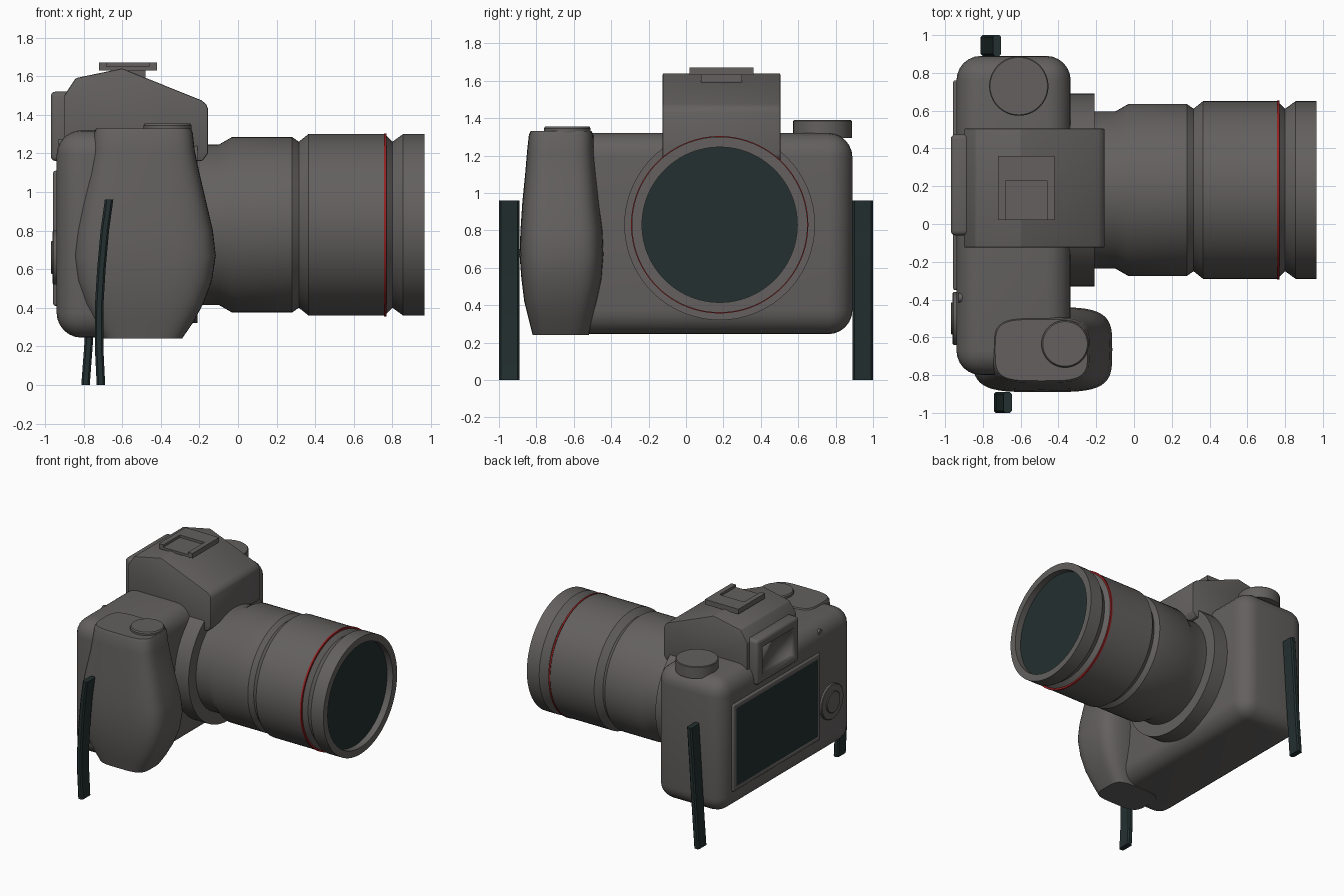
import bpy
import bmesh
from math import cos, sin, pi, radians, copysign
from mathutils import Vector

cube = bpy.data.objects.get("Cube")
if cube:
    bpy.data.objects.remove(cube, do_unlink=True)


def material(name, color):
    m = bpy.data.materials.new(name)
    m.use_nodes = True
    m.diffuse_color = (*color, 1)
    m.node_tree.nodes["Principled BSDF"].inputs["Base Color"].default_value = (*color, 1)
    return m


GREY = material("warm grey", (0.125, 0.118, 0.114))
DARK = material("dark teal", (0.017, 0.029, 0.029))
RED = material("red", (0.3, 0.015, 0.015))


def finish(name, bm, mat, bevel=0, segments=3):
    """Turn a bmesh into a smooth-shaded object, optionally bevelled."""
    bmesh.ops.recalc_face_normals(bm, faces=bm.faces)
    mesh = bpy.data.meshes.new(name)
    bm.to_mesh(mesh)
    bm.free()
    mesh.materials.append(mat)
    obj = bpy.data.objects.new(name, mesh)
    bpy.context.collection.objects.link(obj)
    bpy.ops.object.select_all(action="DESELECT")
    obj.select_set(True)
    bpy.context.view_layer.objects.active = obj
    if bevel:
        mod = obj.modifiers.new("Bevel", "BEVEL")
        mod.width, mod.segments = bevel, segments
        bpy.ops.object.modifier_apply(modifier=mod.name)
    bpy.ops.object.shade_smooth_by_angle(angle=radians(30))
    return obj


def loft(name, rings, mat, bevel=0, segments=3):
    """Skin a series of equal-length point loops and cap both ends."""
    bm = bmesh.new()
    loops = [[bm.verts.new(p) for p in ring] for ring in rings]
    n = len(loops[0])
    for a, b in zip(loops, loops[1:]):
        for i in range(n):
            j = (i + 1) % n
            bm.faces.new((a[i], a[j], b[j], b[i]))
    bm.faces.new(loops[0][::-1])
    bm.faces.new(loops[-1])
    return finish(name, bm, mat, bevel, segments)


def box(name, x, y, z, mat, bevel=0, segments=3):
    rings = [[(x[0], y[0], h), (x[1], y[0], h), (x[1], y[1], h), (x[0], y[1], h)] for h in z]
    return loft(name, rings, mat, bevel, segments)


def turned(name, center, axis, profile, mat, sides=64):
    """Turn (position, radius) pairs around the x or z axis."""
    rings = []
    for t, r in profile:
        ring = []
        for i in range(sides):
            a, b = r * cos(2 * pi * i / sides), r * sin(2 * pi * i / sides)
            offset = (t, a, b) if axis == "x" else (a, b, t)
            ring.append(Vector(center) + Vector(offset))
        rings.append(ring)
    return loft(name, rings, mat)


def framed_panel(name, x_back, x_front, y, z, rim, depth, bevel):
    """Plate on the back with a recessed middle; returns the object."""
    obj = box(name, (x_back, x_front), y, z, GREY, bevel)
    bm = bmesh.new()
    bm.from_mesh(obj.data)
    back = max((f for f in bm.faces if f.normal.x < -0.9), key=lambda f: f.calc_area())
    bmesh.ops.inset_individual(bm, faces=[back], thickness=rim)
    ext = bmesh.ops.extrude_discrete_faces(bm, faces=[back])["faces"]
    bmesh.ops.translate(bm, verts=ext[0].verts[:], vec=(depth, 0, 0))
    bm.to_mesh(obj.data)
    bm.free()
    return obj


# Body
box("body", (-0.94, -0.335), (-0.8, 0.89), (0.245, 1.32), GREY, 0.13, 6)

# Hand grip: rounded sections that swell in the middle
grip_sections = [  # z, x min, x max, y min, y max
    (0.24, -0.70, -0.29, -0.82, -0.52),
    (0.32, -0.75, -0.235, -0.84, -0.50),
    (0.42, -0.80, -0.18, -0.865, -0.475),
    (0.54, -0.84, -0.135, -0.88, -0.45),
    (0.67, -0.855, -0.115, -0.89, -0.44),
    (0.80, -0.84, -0.13, -0.885, -0.445),
    (0.95, -0.81, -0.165, -0.875, -0.465),
    (1.10, -0.775, -0.20, -0.86, -0.48),
    (1.22, -0.755, -0.225, -0.85, -0.49),
    (1.31, -0.745, -0.235, -0.84, -0.495),
    (1.33, -0.735, -0.245, -0.83, -0.505),
]


def rounded_section(z, x0, x1, y0, y1, sides=48, power=0.5):
    ring = []
    for i in range(sides):
        c, s = cos(2 * pi * i / sides), sin(2 * pi * i / sides)
        u, v = copysign(abs(c) ** power, c), copysign(abs(s) ** power, s)
        ring.append(((x0 + x1 + (x1 - x0) * u) / 2, (y0 + y1 + (y1 - y0) * v) / 2, z))
    return ring


loft("hand_grip", [rounded_section(*s) for s in grip_sections], GREY)

# Viewfinder hump: side profile stretched across y
hump = [(-0.9, 1.16), (-0.9, 1.5), (-0.84, 1.59), (-0.6, 1.64), (-0.19, 1.475),
        (-0.165, 1.455), (-0.155, 1.43), (-0.155, 1.2), (-0.185, 1.16)]
loft("viewfinder_hump", [[(x, y, z) for x, z in hump] for y in (-0.125, 0.505)], GREY, 0.008, 2)

# Eyepiece
framed_panel("eyepiece", -0.97, -0.86, (-0.06, 0.475), (1.16, 1.52), 0.06, 0.03, 0.025)

# Accessory shoe: base with a raised three-sided rail
box("shoe_base", (-0.72, -0.42), (0.02, 0.36), (1.63, 1.65), GREY)
box("shoe_foot", (-0.66, -0.48), (0.08, 0.3), (1.58, 1.64), GREY)
box("shoe_rail_back", (-0.72, -0.68), (0.02, 0.36), (1.65, 1.67), GREY)
box("shoe_rail_front", (-0.46, -0.42), (0.02, 0.36), (1.65, 1.67), GREY)
box("shoe_rail_end", (-0.68, -0.46), (0.23, 0.36), (1.65, 1.67), GREY)

# Top controls
turned("shutter_button", (-0.365, -0.635, 0), "z",
       [(1.32, 0.125), (1.345, 0.125), (1.355, 0.118)], GREY)
turned("mode_dial", (-0.61, 0.73, 0), "z",
       [(1.295, 0.157), (1.385, 0.157), (1.39, 0.152)], GREY)

# Lens
lens_axis = (0, 0.18, 0.83)
turned("lens_mount", lens_axis, "x", [(-0.4, 0.51), (-0.21, 0.51)], GREY)
turned("lens_barrel", lens_axis, "x",
       [(-0.3, 0.415), (-0.1, 0.415), (-0.03, 0.455), (0.28, 0.455), (0.315, 0.43),
        (0.365, 0.47), (0.76, 0.47), (0.80, 0.43), (0.855, 0.47), (0.965, 0.47),
        (0.965, 0.415), (0.91, 0.415)], GREY, 96)
turned("lens_ring", lens_axis, "x", [(0.757, 0.474), (0.77, 0.474)], RED, 96)
turned("lens_glass", lens_axis, "x", [(0.908, 0.415), (0.914, 0.415)], DARK, 96)

# Rear screen, control wheel and button
framed_panel("screen_frame", -0.958, -0.92, (-0.35, 0.76), (0.41, 1.11), 0.035, 0.006, 0.012)
box("screen", (-0.957, -0.949), (-0.315, 0.725), (0.445, 1.075), DARK)
turned("control_wheel", (0, -0.5, 0.66), "x", [(-0.93, 0.14), (-0.955, 0.14), (-0.96, 0.135)], GREY)
turned("wheel_button", (0, -0.5, 0.66), "x", [(-0.93, 0.085), (-0.966, 0.085), (-0.97, 0.08)], GREY)
turned("rear_button", (0, -0.39, 1.25), "x", [(-0.88, 0.025), (-0.93, 0.025)], GREY, 24)


# Hanging straps: thin strips swept along gentle curves
def strap(name, path, y0, y1):
    rings = []
    w, c = 0.022, 0.01
    for x, z in path:
        rings.append([(x - w, y0 + c, z), (x - w + c, y0, z), (x + w - c, y0, z), (x + w, y0 + c, z),
                      (x + w, y1 - c, z), (x + w - c, y1, z), (x - w + c, y1, z), (x - w, y1 - c, z)])
    loft(name, rings, DARK)


strap("right_strap", [(-0.71, 0), (-0.72, 0.2), (-0.72, 0.4), (-0.708, 0.6),
                      (-0.69, 0.8), (-0.668, 0.96)], -1.0, -0.89)
strap("left_strap", [(-0.79, 0), (-0.775, 0.2), (-0.758, 0.45), (-0.742, 0.7),
                     (-0.725, 0.96)], 0.89, 1.0)
